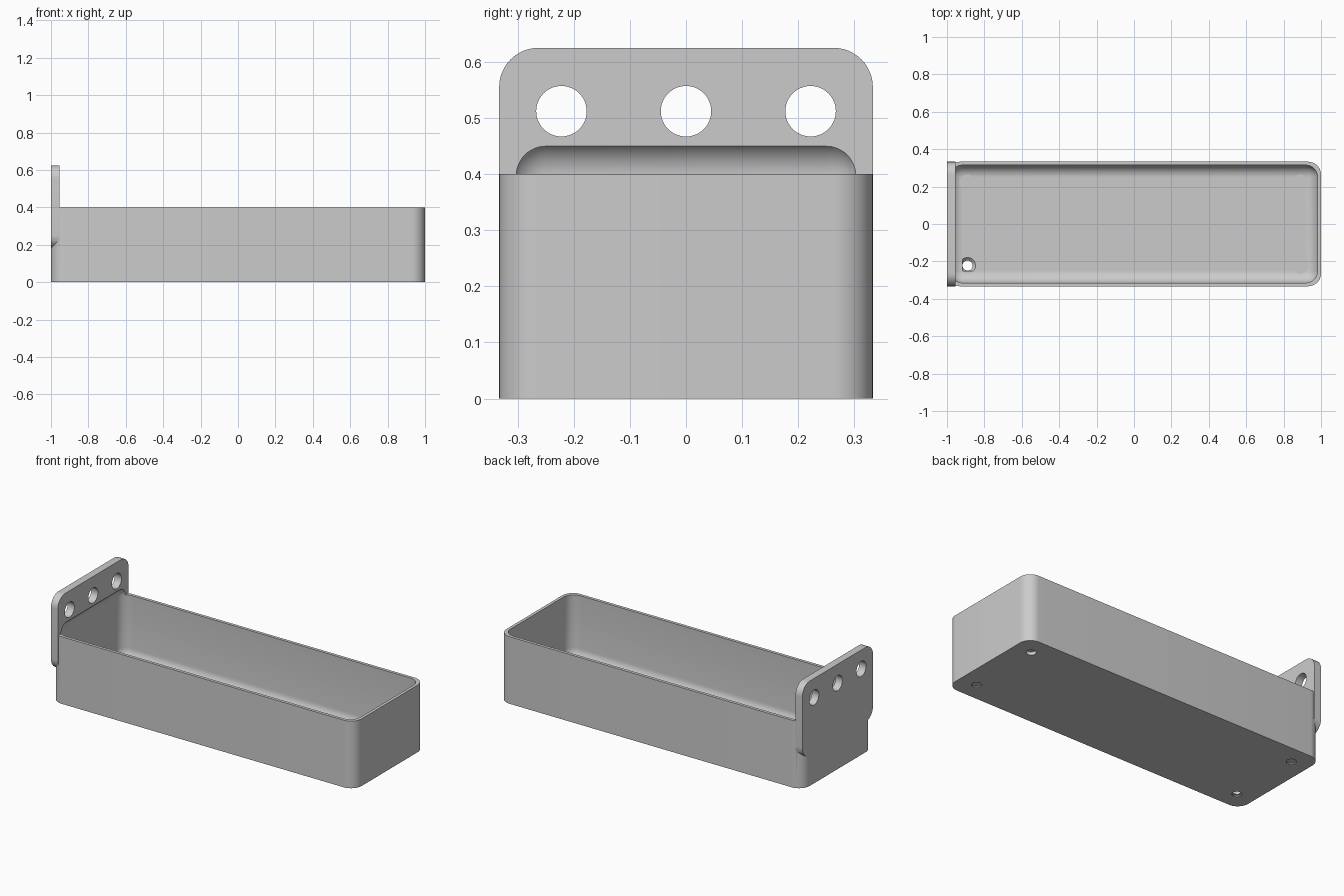
import bpy
import bmesh
from math import sin, cos, pi
from mathutils import Matrix, Vector

cube = bpy.data.objects.get("Cube")
if cube:
    bpy.data.objects.remove(cube, do_unlink=True)

HALF_W, TRAY_H, CORNER = 0.333, 0.4, 0.07
PLATE_FRONT, PLATE_LOW, PLATE_TOP = -0.955, 0.18, 0.625
WALL, FLOOR, FILLET = 0.018, 0.02, 0.065
CAVITY_TOP = 0.462
HOLE_Y = 0.222


def finish(bm, name):
    bmesh.ops.recalc_face_normals(bm, faces=bm.faces[:])
    mesh = bpy.data.meshes.new(name)
    bm.to_mesh(mesh)
    bm.free()
    obj = bpy.data.objects.new(name, mesh)
    bpy.context.collection.objects.link(obj)
    return obj


def rounded_rect(u0, u1, v0, v1, r, steps=12):
    corners = [(u1 - r, v1 - r), (u0 + r, v1 - r), (u0 + r, v0 + r), (u1 - r, v0 + r)]
    points = []
    for k, (u, v) in enumerate(corners):
        for i in range(steps + 1):
            a = (k + i / steps) * pi / 2
            points.append((round(u + r * cos(a), 5), round(v + r * sin(a), 5)))
    return points


def prism(name, start, offset):
    bm = bmesh.new()
    face = bm.faces.new([bm.verts.new(p) for p in start])
    ext = bmesh.ops.extrude_face_region(bm, geom=[face])
    moved = [g for g in ext["geom"] if isinstance(g, bmesh.types.BMVert)]
    bmesh.ops.translate(bm, verts=moved, vec=Vector(offset))
    return finish(bm, name)


def cone(name, r1, r2, depth, centre, rotation=Matrix()):
    bm = bmesh.new()
    bmesh.ops.create_cone(bm, cap_ends=True, segments=48, radius1=r1, radius2=r2,
                          depth=depth, matrix=Matrix.Translation(centre) @ rotation)
    return finish(bm, name)


def combine(target, other, operation):
    mod = target.modifiers.new("combine", "BOOLEAN")
    mod.operation, mod.solver, mod.object = operation, "EXACT", other
    bpy.context.view_layer.objects.active = target
    bpy.ops.object.modifier_apply(modifier=mod.name)
    bpy.data.objects.remove(other, do_unlink=True)


# Outer tray block and upright mounting plate
tray = prism("mounting_tray",
             [(x, y, 0) for x, y in rounded_rect(-1, 1, -HALF_W, HALF_W, CORNER)],
             (0, 0, TRAY_H))
plate = prism("mounting_plate",
              [(-1, y, z) for y, z in rounded_rect(-HALF_W, HALF_W, PLATE_LOW, PLATE_TOP, CORNER)],
              (PLATE_FRONT + 1, 0, 0))
combine(tray, plate, "UNION")

# Rounded cavity, which also scoops into the plate
bm = bmesh.new()
size = (2 - 2 * WALL, 2 * (HALF_W - WALL), CAVITY_TOP - FLOOR)
bmesh.ops.create_cube(bm, size=1, matrix=Matrix.Translation((0, 0, (CAVITY_TOP + FLOOR) / 2))
                      @ Matrix.Diagonal((*size, 1)))
bmesh.ops.bevel(bm, geom=bm.edges[:], offset=FILLET, segments=10, profile=0.5, affect="EDGES")
combine(tray, finish(bm, "cavity_cutter"), "DIFFERENCE")

# Three holes through the plate
for y in (-HOLE_Y, 0, HOLE_Y):
    hole = cone("plate_hole_cutter", 0.045, 0.045, 0.3, (-1, y, 0.512),
                Matrix.Rotation(pi / 2, 4, "Y"))
    combine(tray, hole, "DIFFERENCE")

# Four countersunk holes in the floor
for x in (-0.89, 0.89):
    for y in (-HOLE_Y, HOLE_Y):
        combine(tray, cone("screw_hole_cutter", 0.027, 0.027, 0.1, (x, y, 0)), "DIFFERENCE")
        combine(tray, cone("countersink_cutter", 0.027, 0.043, 0.016, (x, y, 0.012)), "DIFFERENCE")
        combine(tray, cone("head_cutter", 0.043, 0.043, 0.05, (x, y, 0.045)), "DIFFERENCE")

# One grey material
grey = bpy.data.materials.new("light_grey")
grey.use_nodes = True
colour = (0.6, 0.6, 0.6, 1)
grey.diffuse_color = colour
grey.node_tree.nodes["Principled BSDF"].inputs["Base Color"].default_value = colour
tray.data.materials.clear()
tray.data.materials.append(grey)
for poly in tray.data.polygons:
    poly.material_index = 0

# Smooth the rounded surfaces, keep the edges sharp
bpy.ops.object.select_all(action="DESELECT")
tray.select_set(True)
bpy.context.view_layer.objects.active = tray
bpy.ops.object.shade_smooth_by_angle()
